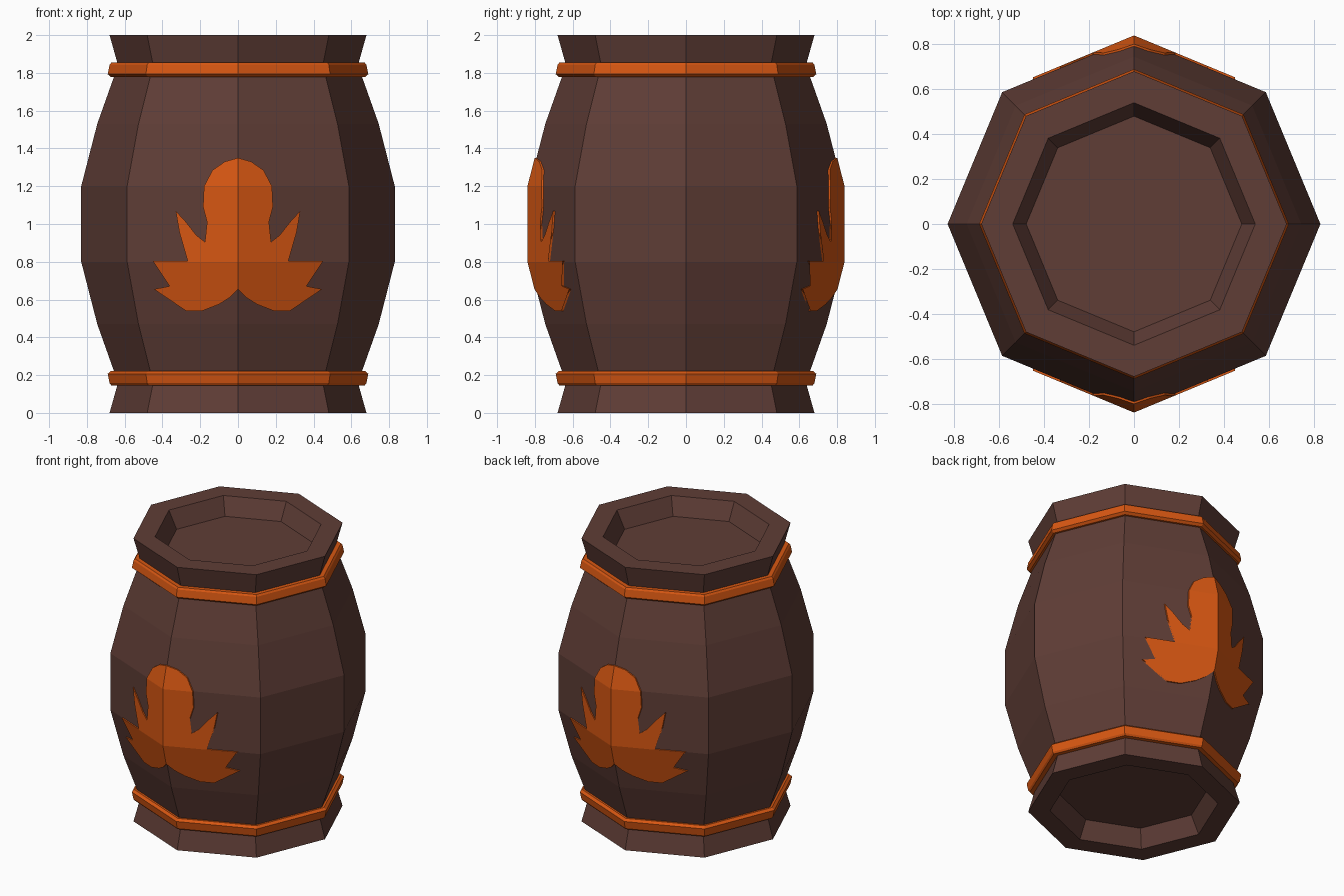
import bpy, bmesh, math

cube = bpy.data.objects.get("Cube")
if cube:
    bpy.data.objects.remove(cube, do_unlink=True)

SIDES = 8


def material(name, colour):
    m = bpy.data.materials.new(name)
    m.use_nodes = True
    m.diffuse_color = (*colour, 1)
    m.node_tree.nodes["Principled BSDF"].inputs["Base Color"].default_value = (*colour, 1)
    return m


wood = material("dark brown wood", (0.115, 0.047, 0.037))
orange = material("burnt orange", (0.68, 0.095, 0.006))


def finish(bm, name, mat):
    bmesh.ops.recalc_face_normals(bm, faces=bm.faces)
    mesh = bpy.data.meshes.new(name)
    bm.to_mesh(mesh)
    bm.free()
    mesh.materials.append(mat)
    ob = bpy.data.objects.new(name, mesh)
    bpy.context.collection.objects.link(ob)
    return ob


def lathe(name, profile, mat, closed):
    """Turn a (radius, height) profile into an eight-sided solid."""
    bm = bmesh.new()
    rings = []
    for r, z in profile:
        rings.append([bm.verts.new((r * math.cos(math.tau * i / SIDES),
                                    r * math.sin(math.tau * i / SIDES), z))
                      for i in range(SIDES)])
    pairs = list(zip(rings, rings[1:]))
    if closed:
        pairs.append((rings[-1], rings[0]))
    else:
        bm.faces.new(rings[0])
        bm.faces.new(rings[-1])
    for a, b in pairs:
        for i in range(SIDES):
            j = (i + 1) % SIDES
            bm.faces.new((a[i], a[j], b[j], b[i]))
    return finish(bm, name, mat)


# Barrel: lower half profile from recessed floor to belly, mirrored for the top
STAVES = [(0.68, 0), (0.635, 0.16), (0.745, 0.47), (0.83, 0.8)]
lower = [(0.48, 0.12), (0.54, 0)] + STAVES
upper = [(r, 2 - z) for r, z in reversed(lower)]
lathe("barrel_body", lower + upper, wood, False)

# Hoops
hoop = [(0.62, 0.145), (0.67, 0.145), (0.68, 0.157), (0.69, 0.207), (0.672, 0.222), (0.62, 0.222)]
lathe("lower_hoop", hoop, orange, True)
lathe("upper_hoop", [(r, 2 - z) for r, z in hoop], orange, True)


def belly_radius(z):
    z = min(z, 2 - z)
    for (r0, z0), (r1, z1) in zip(STAVES, STAVES[1:]):
        if z0 <= z <= z1:
            return r0 + (r1 - r0) * (z - z0) / (z1 - z0)
    return STAVES[-1][0]


# Leaf emblem: half outline (x, z), wrapped on the staves and mirrored
LEAF = [(0, 1.35), (0.07, 1.33), (0.135, 1.285), (0.18, 1.2), (0.185, 1.09),
        (0.165, 1.015), (0.13, 0.935), (0.175, 0.905), (0.22, 0.94),
        (0.275, 1.01), (0.33, 1.07), (0.31, 0.955), (0.24, 0.87), (0.195, 0.803),
        (0.45, 0.803), (0.33, 0.735), (0.225, 0.71), (0.29, 0.685),
        (0.445, 0.655), (0.34, 0.613), (0.22, 0.625), (0.24, 0.59), (0.275, 0.54),
        (0.19, 0.54), (0.1, 0.575), (0.045, 0.61), (0, 0.655)]


def leaf(name, facing):
    bm = bmesh.new()
    bm.faces.new([bm.verts.new((x, 0, z)) for x, z in LEAF])
    bmesh.ops.triangulate(bm, faces=bm.faces[:])
    for z in (0.8, 1.2):
        bmesh.ops.bisect_plane(bm, geom=bm.verts[:] + bm.edges[:] + bm.faces[:],
                               plane_co=(0, 0, z), plane_no=(0, 0, 1))
    half = bmesh.ops.duplicate(bm, geom=bm.verts[:] + bm.edges[:] + bm.faces[:])["geom"]
    for v in half:
        if isinstance(v, bmesh.types.BMVert):
            v.co.x = -v.co.x
    bmesh.ops.remove_doubles(bm, verts=bm.verts, dist=0.0005)
    slope = math.tan(math.pi / SIDES)
    for v in bm.verts:
        v.co.y = facing * (belly_radius(v.co.z) - abs(v.co.x) * slope)
    # Thin plate standing just proud of the staves
    skin = bm.faces[:]
    front = bmesh.ops.extrude_face_region(bm, geom=skin)["geom"]
    for v in front:
        if isinstance(v, bmesh.types.BMVert):
            v.co.y += facing * 0.0095
    return finish(bm, name, orange)


leaf("front_leaf", -1)
leaf("back_leaf", 1)
